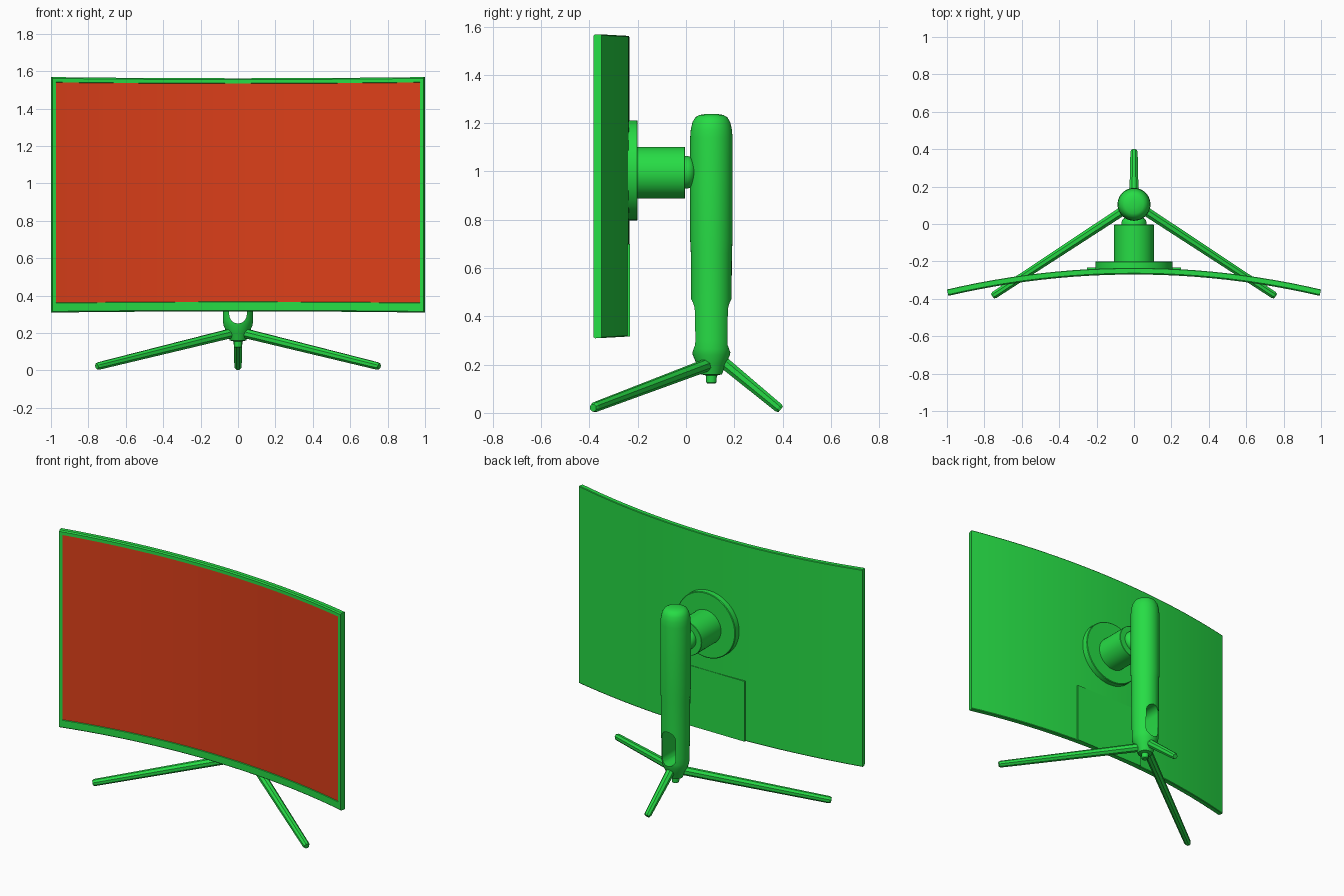
import bpy, bmesh, math
from mathutils import Matrix, Vector

if "Cube" in bpy.data.objects:
    bpy.data.objects.remove(bpy.data.objects["Cube"])

R = 4.4            # curvature radius of the screen's back surface
BACK_Y = -0.235    # back of the panel at its centre
MID_Z = 0.94


def material(name, rgb):
    m = bpy.data.materials.new(name)
    m.diffuse_color = (*rgb, 1)
    m.use_nodes = True
    m.node_tree.nodes["Principled BSDF"].inputs["Base Color"].default_value = m.diffuse_color
    return m


GREEN = material("green", (0.02, 0.72, 0.06))
RED = material("red", (0.72, 0.05, 0.01))


def finish(bm, name, mat, angle=35):
    bmesh.ops.recalc_face_normals(bm, faces=bm.faces)
    me = bpy.data.meshes.new(name)
    bm.to_mesh(me)
    bm.free()
    me.materials.append(mat)
    ob = bpy.data.objects.new(name, me)
    bpy.context.collection.objects.link(ob)
    smooth(ob, angle)
    return ob


def smooth(ob, angle=35):
    bpy.ops.object.select_all(action='DESELECT')
    ob.select_set(True)
    bpy.context.view_layer.objects.active = ob
    bpy.ops.object.shade_smooth_by_angle(angle=math.radians(angle))


def skin(bm, rings, caps=True):
    """Bridge matching rings of points into a closed tube."""
    rings = [[bm.verts.new(p) for p in ring] for ring in rings]
    n = len(rings[0])
    for a, b in zip(rings, rings[1:]):
        for i in range(n):
            j = (i + 1) % n
            bm.faces.new((a[i], a[j], b[j], b[i]))
    if caps:
        bm.faces.new(rings[0])
        bm.faces.new(rings[-1])


def curved_sweep(name, profile, x0, x1, steps, mat):
    """Sweep a (depth, z) profile along the screen's arc; depth grows to the front."""
    bm = bmesh.new()
    rings = []
    for i in range(steps + 1):
        x = x0 + (x1 - x0) * i / steps
        a = math.asin(x / R)
        flare = 1 - 0.01 * (1 - x * x)
        rings.append([((R - d) * math.sin(a),
                       BACK_Y - R + (R - d) * math.cos(a),
                       MID_Z + (z - MID_Z) * flare) for d, z in profile])
    skin(bm, rings)
    return finish(bm, name, mat)


def lathe(name, profile, origin, along_y=False, segs=40):
    """Turn a (radius, height) profile around z, or around y."""
    bm = bmesh.new()
    skin(bm, [[(r * math.cos(t), r * math.sin(t), h)
               for t in (2 * math.pi * i / segs for i in range(segs))]
              for r, h in profile])
    if along_y:
        bm.transform(Matrix.Rotation(-math.pi / 2, 4, 'X'))
    bm.transform(Matrix.Translation(origin))
    return finish(bm, name, GREEN)


def leg(name, start, end):
    """Tapered octagonal bar with a small end bevel."""
    start, end = Vector(start), Vector(end)
    d = (end - start).normalized()
    side = d.cross(Vector((0, 0, 1))).normalized()
    up = side.cross(d)
    bm = bmesh.new()
    rings = []
    for p, r in ((start, 0.027), (end - d * 0.012, 0.021), (end, 0.016)):
        rings.append([p + r * (side * math.cos(t) + up * math.sin(t))
                      for t in (math.pi / 4 * (i + 0.5) for i in range(8))])
    skin(bm, rings)
    return finish(bm, name, GREEN, 20)


# Curved panel: shell, bezel strips and recessed screen
curved_sweep("panel_shell", [(0, 0.314), (0, 1.564), (0.003, 1.568), (0.028, 1.568),
                             (0.028, 0.309), (0.003, 0.310)], -1, 1, 24, GREEN)
curved_sweep("screen", [(0.027, 0.35), (0.027, 1.55), (0.031, 1.55), (0.031, 0.35)],
             -0.985, 0.985, 24, RED)
curved_sweep("bezel_top", [(0.028, 1.538), (0.035, 1.541), (0.035, 1.561), (0.028, 1.568)],
             -1, 1, 24, GREEN)
curved_sweep("bezel_bottom", [(0.028, 0.363), (0.035, 0.359), (0.035, 0.315), (0.028, 0.309)],
             -1, 1, 24, GREEN)
for s, n in ((-1, "left"), (1, "right")):
    curved_sweep("bezel_" + n, [(0.028, 0.312), (0.0348, 0.315), (0.0348, 1.561), (0.028, 1.566)],
                 s * 0.98, s, 1, GREEN)

# Slightly raised cover on the lower back
bm = bmesh.new()
bmesh.ops.create_cube(bm, size=1, matrix=Matrix.Translation((0, -0.242, 0.508))
                      @ Matrix.Diagonal((0.5, 0.018, 0.384, 1)))
finish(bm, "back_cover", GREEN)

# Mount: round plate, arm and pivot dome
lathe("mount_plate", [(0.207, -0.25), (0.207, -0.203), (0.203, -0.2)], (0, 0, 1.005), True, 48)
lathe("mount_arm", [(0.107, -0.21), (0.107, -0.006), (0.105, -0.004)], (0, 0, 0.995), True)
lathe("pivot_dome", [(0.068, -0.015), (0.068, 0.006), (0.063, 0.02), (0.05, 0.033),
                     (0.03, 0.041), (0.01, 0.044)], (0, 0, 0.997), True)

# Column with its tapered foot and peg
column = lathe("column", [(0.017, 0.122), (0.021, 0.126), (0.023, 0.155), (0.044, 0.16),
                          (0.062, 0.205), (0.077, 0.24), (0.081, 0.265), (0.081, 0.3),
                          (0.084, 0.47), (0.085, 0.66), (0.088, 0.72), (0.088, 1.14),
                          (0.085, 1.175), (0.078, 1.205), (0.066, 1.225), (0.05, 1.234),
                          (0.02, 1.239)], (0, 0.105, 0))

# Cable slot cut through the column from front to back
outline = []
for i in range(18):
    t = math.pi * (i % 9) / 8 + (math.pi if i > 8 else 0)
    outline.append((0.047 * math.cos(t), (0.425 if i < 9 else 0.297) + 0.047 * math.sin(t)))
bm = bmesh.new()
skin(bm, [[(x, y, z) for x, z in outline] for y in (-0.1, 0.3)])
cutter = finish(bm, "slot_cutter", GREEN)
cutter.hide_render = True
mod = column.modifiers.new("slot", 'BOOLEAN')
mod.operation, mod.object, mod.solver = 'DIFFERENCE', cutter, 'EXACT'
bpy.context.view_layer.objects.active = column
bpy.ops.object.modifier_apply(modifier="slot")
bpy.data.objects.remove(cutter)
smooth(column)

# Three legs
for s, n in ((-1, "left"), (1, "right")):
    leg("front_leg_" + n, (s * 0.03, 0.09, 0.2), (s * 0.755, -0.385, 0.021))
leg("rear_leg", (0, 0.13, 0.23), (0, 0.392, 0.014))
